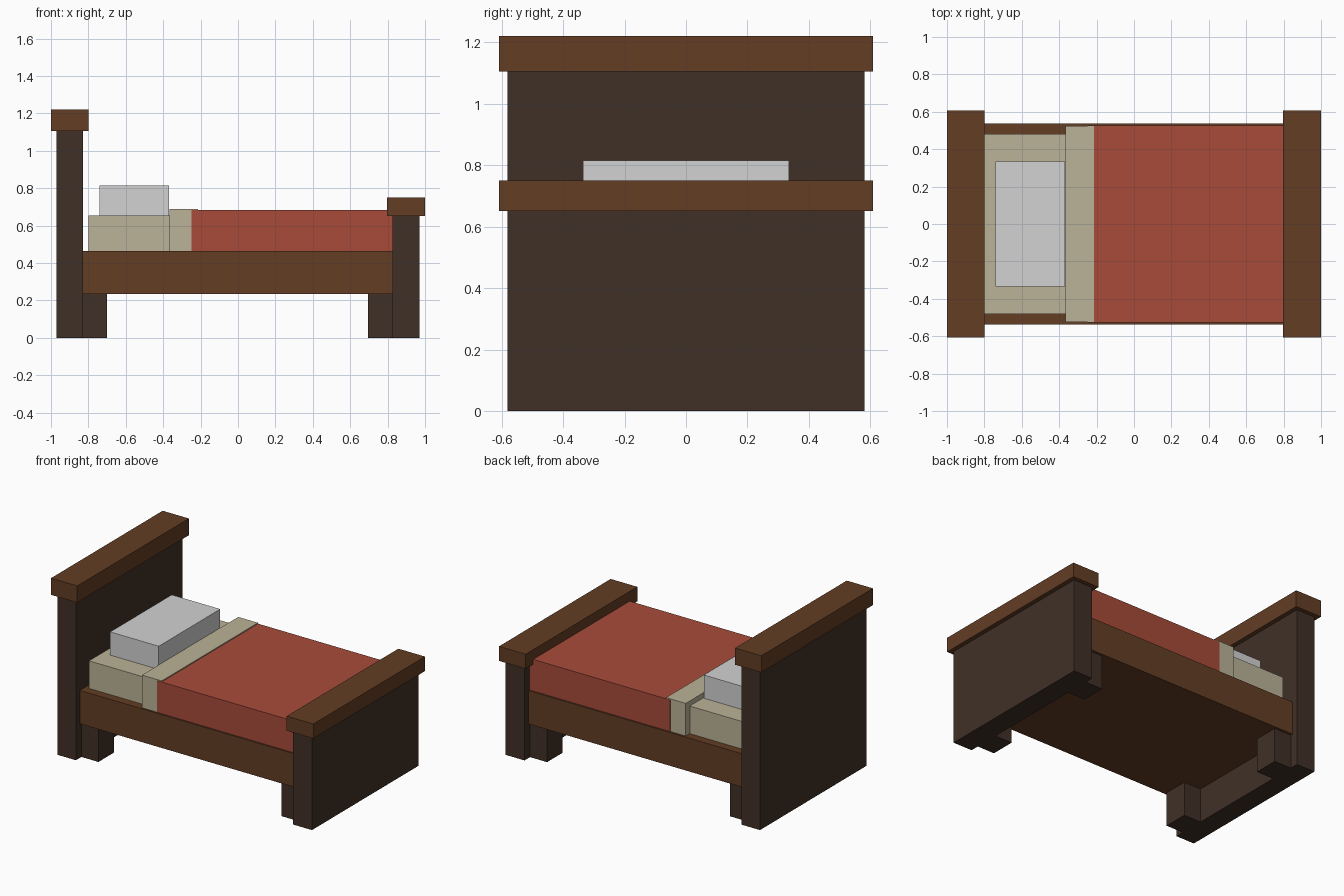
import bpy

cube = bpy.data.objects.get("Cube")
if cube:
    bpy.data.objects.remove(cube, do_unlink=True)


def linear(c):
    c /= 255
    return c / 12.92 if c <= 0.04045 else ((c + 0.055) / 1.055) ** 2.4


def material(name, *rgb):
    m = bpy.data.materials.new(name)
    m.use_nodes = True
    color = (*[linear(c) for c in rgb], 1)
    m.diffuse_color = color
    m.node_tree.nodes["Principled BSDF"].inputs["Base Color"].default_value = color
    return m


dark_wood = material("dark wood", 64, 48, 38)
brown_wood = material("brown wood", 99, 61, 36)
linen = material("beige linen", 187, 178, 151)
red_wool = material("red wool", 168, 75, 58)
white_cotton = material("white cotton", 210, 210, 210)


def box(name, mat, x, y, z):
    """Box spanning the given (low, high) range on each axis."""
    bpy.ops.mesh.primitive_cube_add(size=1)
    ob = bpy.context.object
    ob.name = name
    ob.location = [(a + b) / 2 for a, b in (x, y, z)]
    ob.scale = [b - a for a, b in (x, y, z)]
    bpy.ops.object.transform_apply(location=False, rotation=False, scale=True)
    ob.data.materials.append(mat)
    return ob


def sym(half):
    return (-half, half)


# End boards with overhanging caps
box("headboard", dark_wood, (-0.97, -0.83), sym(0.58), (0, 1.105))
box("headboard_cap", brown_wood, (-1, -0.8), sym(0.608), (1.105, 1.22))
box("footboard", dark_wood, (0.825, 0.97), sym(0.58), (0, 0.65))
box("footboard_cap", brown_wood, (0.797, 1), sym(0.608), (0.65, 0.75))

# Bed base and its four inner legs
box("bed_base", brown_wood, (-0.83, 0.825), sym(0.537), (0.235, 0.465))
for end, x in (("head", (-0.83, -0.70)), ("foot", (0.695, 0.825))):
    for side, y in (("right", (-0.52, -0.35)), ("left", (0.35, 0.52))):
        box(f"{end}_leg_{side}", dark_wood, x, y, (0, 0.235))

# Bedding
box("mattress", linen, (-0.8, 0.8), sym(0.48), (0.465, 0.655))
box("folded_sheet", linen, (-0.365, -0.215), sym(0.524), (0.465, 0.69))
box("blanket", red_wool, (-0.248, 0.825), sym(0.526), (0.465, 0.683))
box("pillow", white_cotton, (-0.74, -0.37), sym(0.335), (0.655, 0.815))
